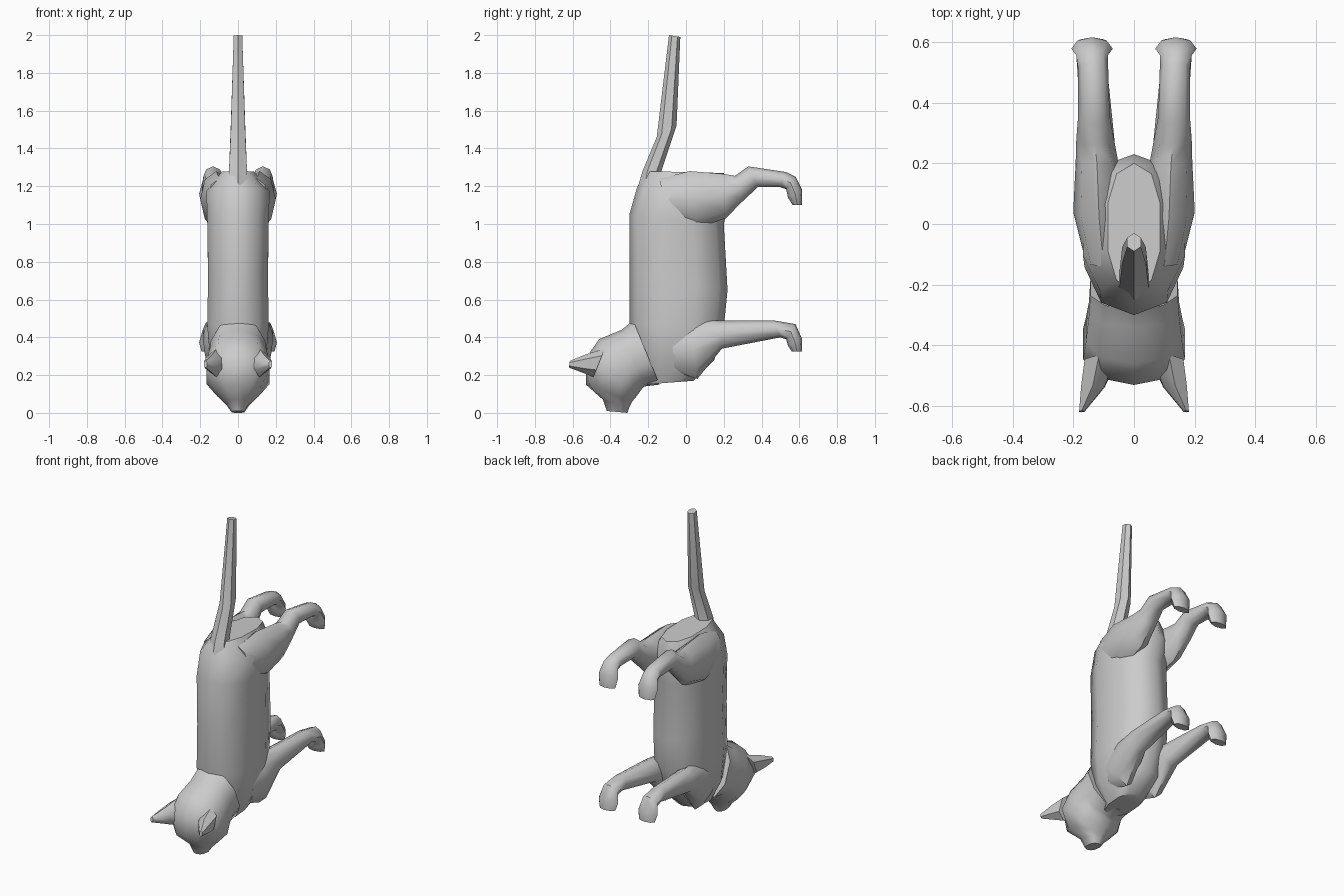
import bpy, bmesh
from math import sin, cos, pi, radians


def spow(v, p):
    return (abs(v) ** p) * (1 if v >= 0 else -1)


def loft(name, rings, sides=8, p=1.0, mirror=False):
    """Skin rings (ya, za, yb, zb, x_centre, half_width); a and b are opposite rim points in the side view."""
    bm = bmesh.new()
    loops = []
    for ya, za, yb, zb, xc, hw in rings:
        loop = []
        for i in range(sides):
            t = 2 * pi * i / sides
            c, s = spow(cos(t), p), spow(sin(t), p)
            loop.append(bm.verts.new((xc + hw * s,
                                      (ya + yb) / 2 + (ya - yb) / 2 * c,
                                      (za + zb) / 2 + (za - zb) / 2 * c)))
        loops.append(loop)
    for l0, l1 in zip(loops, loops[1:]):
        for i in range(sides):
            j = (i + 1) % sides
            bm.faces.new((l0[i], l0[j], l1[j], l1[i]))
    bm.faces.new(loops[0])
    bm.faces.new(loops[-1])
    bmesh.ops.recalc_face_normals(bm, faces=bm.faces)
    me = bpy.data.meshes.new(name)
    bm.to_mesh(me)
    bm.free()
    ob = bpy.data.objects.new(name, me)
    bpy.context.collection.objects.link(ob)
    bpy.ops.object.select_all(action='DESELECT')
    bpy.context.view_layer.objects.active = ob
    ob.select_set(True)
    if mirror:
        ob.modifiers.new("Mirror", 'MIRROR')
        bpy.ops.object.modifier_apply(modifier="Mirror")
    bpy.ops.object.shade_smooth_by_angle(angle=radians(50))
    return ob


# Torso, chest at the bottom, rump at the top
loft("torso", [
    (-0.22, 0.15, 0.04, 0.17, 0, 0.08),
    (-0.27, 0.30, 0.15, 0.28, 0, 0.155),
    (-0.30, 0.47, 0.20, 0.45, 0, 0.17),
    (-0.30, 0.75, 0.22, 0.65, 0, 0.165),
    (-0.30, 1.05, 0.20, 1.00, 0, 0.17),
    (-0.26, 1.19, 0.23, 1.14, 0, 0.175),
    (-0.22, 1.28, 0.20, 1.27, 0, 0.09)], sides=10, p=0.85)

# Neck, skull and muzzle
loft("head", [
    (-0.28, 0.49, -0.14, 0.15, 0, 0.15),
    (-0.34, 0.44, -0.22, 0.14, 0, 0.155),
    (-0.46, 0.39, -0.235, 0.125, 0, 0.165),
    (-0.53, 0.29, -0.26, 0.09, 0, 0.175),
    (-0.53, 0.15, -0.285, 0.06, 0, 0.115),
    (-0.44, 0.07, -0.30, 0.03, 0, 0.065),
    (-0.42, 0.01, -0.31, 0.00, 0, 0.035)], sides=10, p=0.85)

# Pointed ears
loft("ears", [
    (-0.43, 0.34, -0.49, 0.19, 0.115, 0.055),
    (-0.53, 0.31, -0.54, 0.21, 0.135, 0.045),
    (-0.615, 0.275, -0.62, 0.24, 0.172, 0.010)], sides=6, mirror=True)

# Tail
loft("tail", [
    (-0.26, 1.18, -0.10, 1.22, 0, 0.06),
    (-0.23, 1.28, -0.13, 1.28, 0, 0.055),
    (-0.155, 1.46, -0.05, 1.52, 0, 0.045),
    (-0.09, 2.00, -0.03, 1.99, 0, 0.026)], sides=6)

# Front legs with hooked paws
loft("front_legs", [
    (-0.08, 0.46, -0.06, 0.22, 0.10, 0.055),
    (0.02, 0.49, 0.06, 0.18, 0.105, 0.075),
    (0.18, 0.49, 0.19, 0.34, 0.12, 0.065),
    (0.46, 0.49, 0.50, 0.40, 0.135, 0.05),
    (0.58, 0.47, 0.53, 0.39, 0.138, 0.052),
    (0.615, 0.39, 0.54, 0.355, 0.138, 0.068),
    (0.615, 0.325, 0.56, 0.325, 0.138, 0.055)], mirror=True)

# Hind legs with haunches and hooked paws
loft("hind_legs", [
    (-0.14, 1.24, -0.10, 1.02, 0.10, 0.06),
    (0.02, 1.28, 0.06, 0.98, 0.115, 0.085),
    (0.20, 1.265, 0.21, 1.03, 0.122, 0.07),
    (0.26, 1.255, 0.30, 1.12, 0.128, 0.062),
    (0.33, 1.305, 0.38, 1.195, 0.132, 0.052),
    (0.53, 1.275, 0.50, 1.195, 0.135, 0.05),
    (0.58, 1.25, 0.53, 1.185, 0.138, 0.052),
    (0.615, 1.18, 0.54, 1.14, 0.138, 0.068),
    (0.615, 1.10, 0.565, 1.10, 0.138, 0.055)], mirror=True)
